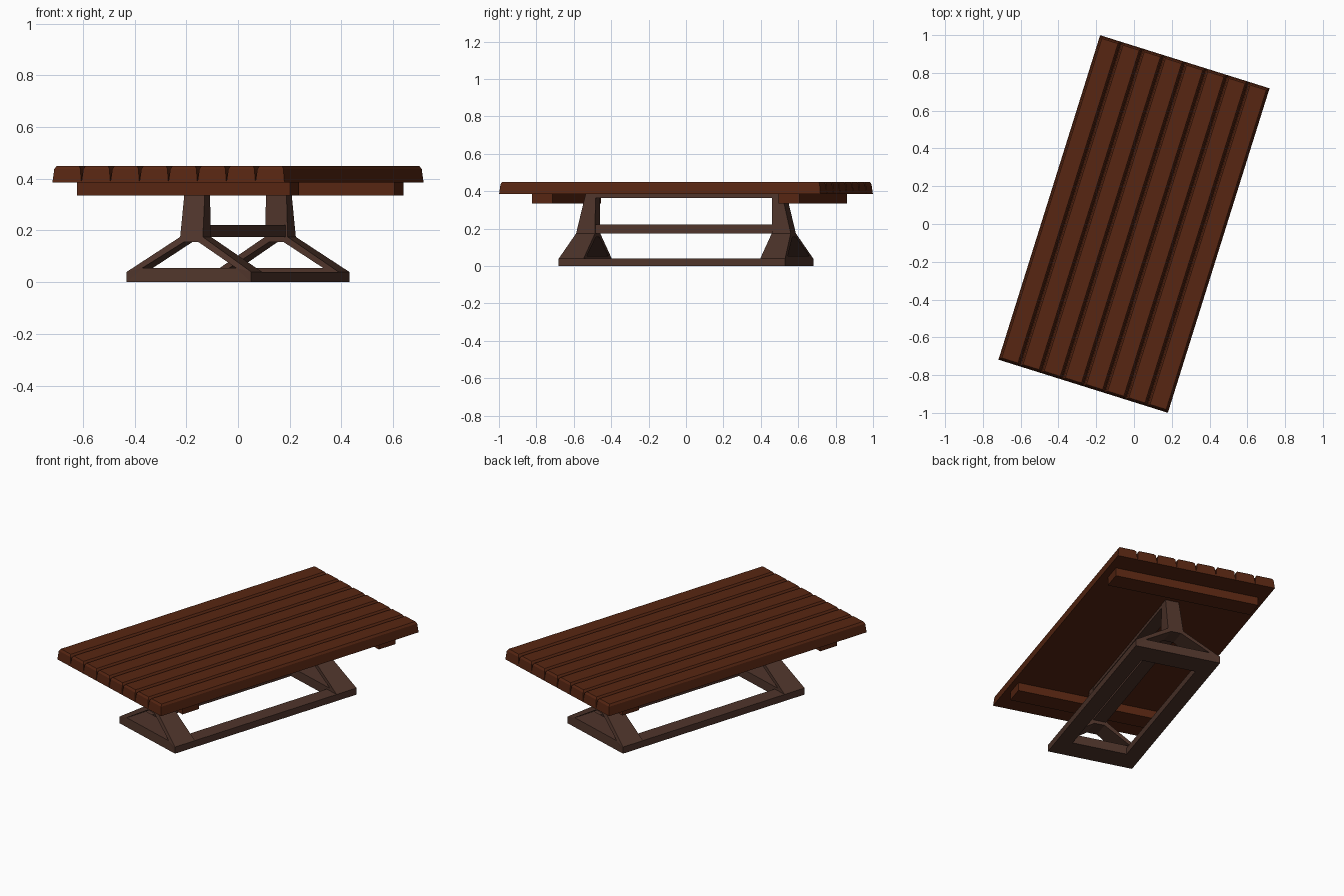
import bpy, bmesh, math
from mathutils import Matrix

if "Cube" in bpy.data.objects:
    bpy.data.objects.remove(bpy.data.objects["Cube"])

TURN = Matrix.Rotation(math.radians(-17.4), 4, 'Z')   # whole table sits turned on the grid


def material(name, rgb):
    m = bpy.data.materials.new(name)
    m.diffuse_color = (*rgb, 1)
    m.use_nodes = True
    m.node_tree.nodes["Principled BSDF"].inputs["Base Color"].default_value = m.diffuse_color
    return m


RED = material("red_wood", (0.095, 0.019, 0.006))
BROWN = material("brown_wood", (0.078, 0.035, 0.024))


def finish(name, bm, mat):
    bmesh.ops.recalc_face_normals(bm, faces=bm.faces)
    bm.transform(TURN)
    me = bpy.data.meshes.new(name)
    bm.to_mesh(me)
    bm.free()
    me.materials.append(mat)
    ob = bpy.data.objects.new(name, me)
    bpy.context.collection.objects.link(ob)
    return ob


def tapered_box(name, cx, cy, hx, hy, layers, mat):
    """Stack of inset rectangles: layers = (inset, z)."""
    bm = bmesh.new()
    rings = [[bm.verts.new((cx + sx * (hx - i), cy + sy * (hy - i), z))
              for sx, sy in ((-1, -1), (1, -1), (1, 1), (-1, 1))] for i, z in layers]
    bm.faces.new(rings[0])
    bm.faces.new(rings[-1])
    for a, b in zip(rings, rings[1:]):
        for k in range(4):
            n = (k + 1) % 4
            bm.faces.new((a[k], a[n], b[n], b[k]))
    return finish(name, bm, mat)


def box(name, cx, cy, hx, hy, z0, z1, mat):
    return tapered_box(name, cx, cy, hx, hy, ((0, z0), (0, z1)), mat)


# table top: eight planks with chamfered upper edges
PITCH = 0.1175
for i in range(8):
    tapered_box(f"plank_{i + 1}", (i - 3.5) * PITCH, 0, PITCH / 2, 0.90,
                ((0, 0.385), (0.006, 0.438), (0.014, 0.45)), RED)

# battens under the planks
box("front_batten", 0.007, -0.668, 0.432, 0.058, 0.335, 0.386, RED)
box("back_batten", 0.003, 0.712, 0.426, 0.058, 0.335, 0.386, RED)


# end frames: foot, two splayed legs and a post, outer face leaning inward
def outer_v(z):
    return 0.634 - 0.243 * max(0, z - 0.04)


def end_frame(name, side):
    bm = bmesh.new()
    pts = [(-.252, 0), (.252, 0), (.252, .04), (.046, .175), (.04, .386), (-.04, .386),
           (-.046, .175), (-.252, .04), (-.19, .055), (.19, .055), (.03, .155), (-.03, .155)]
    quads = [(0, 1, 9, 8), (1, 2, 9), (2, 3, 10, 9), (3, 6, 11, 10),
             (3, 4, 5, 6), (6, 7, 8, 11), (7, 0, 8)]
    vs = [bm.verts.new((u, side * 0.495, z)) for u, z in pts]
    faces = [bm.faces.new([vs[i] for i in q]) for q in quads]
    new = bmesh.ops.extrude_face_region(bm, geom=faces, use_keep_orig=True)["geom"]
    for v in new:
        if isinstance(v, bmesh.types.BMVert):
            v.co.y = side * outer_v(v.co.z)
    return finish(name, bm, BROWN)


end_frame("front_end_frame", -1)
end_frame("back_end_frame", 1)

# floor rails and the two beams joining the posts
for s, n in ((-1, "left"), (1, "right")):
    box(f"{n}_floor_rail", s * 0.207, 0, 0.045, 0.50, 0, 0.04, BROWN)
box("middle_beam", 0, 0, 0.038, 0.50, 0.175, 0.222, BROWN)
box("top_beam", 0, 0, 0.038, 0.50, 0.365, 0.386, BROWN)
